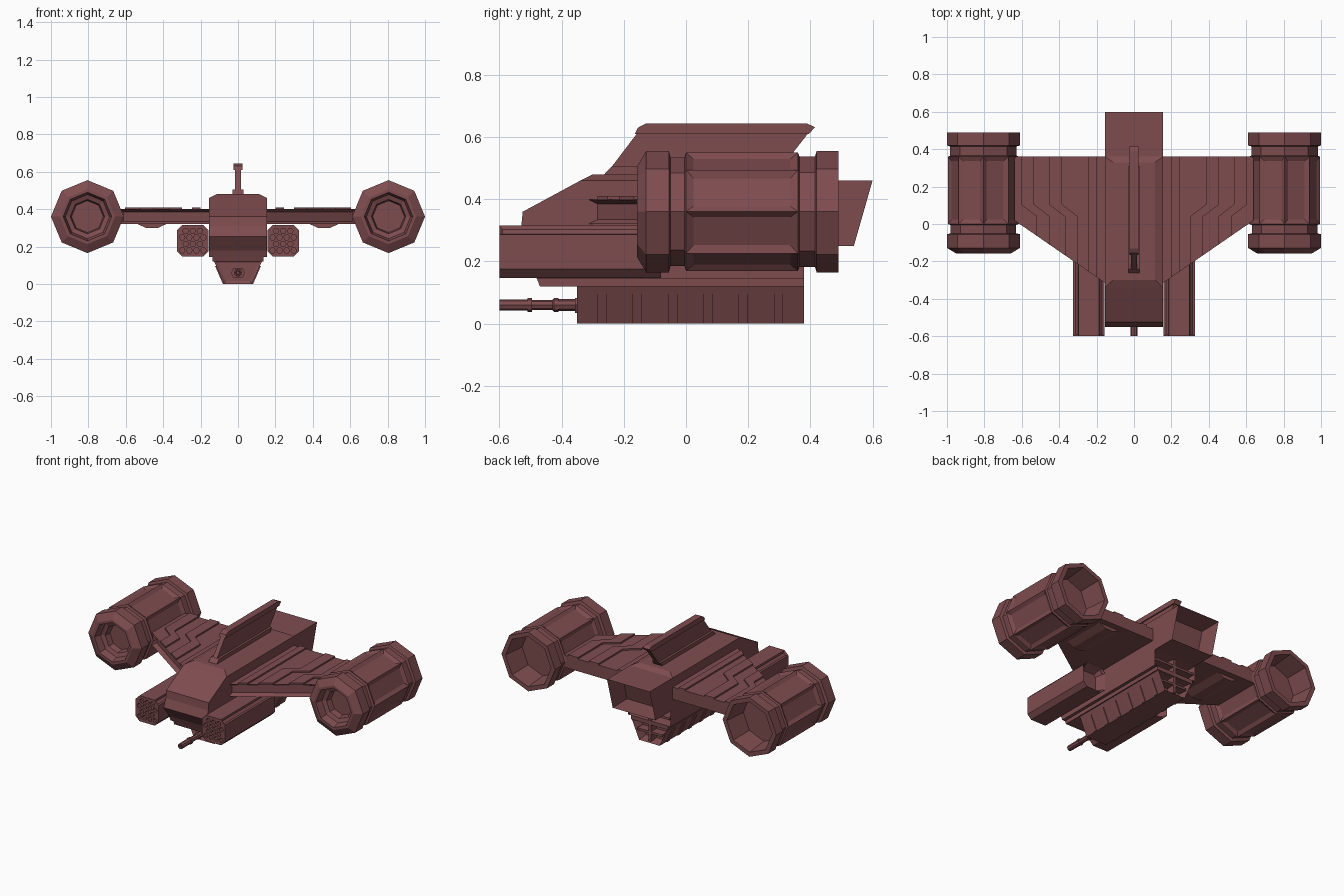
import bpy, bmesh
from math import cos, sin, tau
from mathutils import Vector

cube = bpy.data.objects.get("Cube")
if cube:
    bpy.data.objects.remove(cube, do_unlink=True)

paint = bpy.data.materials.new("dusty_red")
paint.use_nodes = True
colour = (0.21, 0.073, 0.078, 1)
paint.diffuse_color = colour
paint.node_tree.nodes["Principled BSDF"].inputs["Base Color"].default_value = colour


def finish(name, bm):
    mesh = bpy.data.meshes.new(name)
    bmesh.ops.recalc_face_normals(bm, faces=bm.faces)
    bm.to_mesh(mesh)
    bm.free()
    mesh.materials.append(paint)
    ob = bpy.data.objects.new(name, mesh)
    bpy.context.collection.objects.link(ob)
    return ob


def prism(points, axis, low, high, side=1):
    """Extrude a 2D outline along an axis; side=-1 mirrors it in x."""
    bm = bmesh.new()
    rings = []
    for d in (low, high):
        ring = []
        for a, b in points:
            co = {"x": (d, a, b), "y": (a, d, b), "z": (a, b, d)}[axis]
            ring.append(bm.verts.new((co[0] * side, co[1], co[2])))
        rings.append(ring)
        bm.faces.new(ring)
    for i in range(len(points)):
        j = (i + 1) % len(points)
        bm.faces.new((rings[0][i], rings[0][j], rings[1][j], rings[1][i]))
    bmesh.ops.recalc_face_normals(bm, faces=bm.faces)
    return bm


def lathe(profile, x, z, sides=8):
    """Revolve (radius, y) points about a line parallel to y."""
    bm = bmesh.new()
    rings = []
    for r, y in profile:
        rings.append([bm.verts.new((x + r * cos(tau * i / sides), y, z + r * sin(tau * i / sides)))
                      for i in range(sides)])
    for a, b in zip(rings, rings[1:]):
        for i in range(sides):
            j = (i + 1) % sides
            bm.faces.new((a[i], a[j], b[j], b[i]))
    bm.faces.new(rings[0])
    bm.faces.new(rings[-1])
    bmesh.ops.recalc_face_normals(bm, faces=bm.faces)
    return bm


def recess(bm, rule, margin, depth=0, shift=None):
    bm.normal_update()
    faces = [f for f in bm.faces if rule(f)]
    bmesh.ops.inset_individual(bm, faces=faces, thickness=margin, depth=-depth, use_even_offset=True)
    if shift:
        for v in {v for f in faces for v in f.verts}:
            v.co += Vector(shift)


def box(name, x0, x1, y0, y1, z0, z1, side=1):
    return finish(name, prism([(x0, z0), (x1, z0), (x1, z1), (x0, z1)], "y", y0, y1, side))


# Fuselage with open exhaust bay at the back
body = prism([(-0.48, 0.145), (-0.495, 0.18), (-0.55, 0.255), (-0.53, 0.31), (-0.525, 0.36),
              (-0.34, 0.46), (0.6, 0.46), (0.54, 0.25), (0.38, 0.25), (0.38, 0.145)],
             "x", -0.155, 0.155)
recess(body, lambda f: f.normal.y > 0.9, 0.016, shift=(0, -0.13, 0))
finish("fuselage", body)

# Bevelled roof
roof = prism([(-0.155, -0.34), (0.155, -0.34), (0.155, 0.36), (-0.155, 0.36)], "z", 0.46, 0.48)
for v in roof.verts:
    if v.co.z > 0.47:
        v.co.x *= 0.73
        v.co.y += 0.04 if v.co.y < 0 else -0.03
finish("roof", roof)

# Tapered lower hull, belly plate and side ribs
hull = prism([(-0.075, 0), (0.075, 0), (0.132, 0.13), (-0.132, 0.13)], "y", -0.35, 0.38)
recess(hull, lambda f: f.normal.y > 0.9, 0.014, 0.06)
recess(hull, lambda f: f.normal.y < -0.9, 0.015, 0.01)
finish("lower_hull", hull)
finish("belly_plate", prism([(-0.48, 0.146), (-0.47, 0.12), (0.38, 0.12), (0.38, 0.146)],
                            "x", -0.135, 0.135))
for side in (1, -1):
    for i in range(6):
        y = -0.285 + i * 0.1135
        finish("hull_rib", prism([(0.07, 0), (0.081, 0), (0.122, 0.095), (0.11, 0.095)],
                                 "y", y, y + 0.03, side))

# Rear window bars
box("rear_post", -0.009, 0.009, 0.3, 0.378, 0.01, 0.24)
box("rear_bar_low", -0.09, 0.09, 0.3, 0.377, 0.06, 0.074)
box("rear_bar_high", -0.145, 0.145, 0.24, 0.377, 0.185, 0.2)

# Chin gun
finish("gun_barrel", lathe([(0.009, -0.57), (0.011, -0.6), (0.018, -0.6), (0.018, -0.51), (0.022, -0.51),
                            (0.022, -0.495), (0.016, -0.495), (0.016, -0.43), (0.022, -0.425),
                            (0.022, -0.41), (0.019, -0.41), (0.019, -0.33)], 0, 0.06))
finish("gun_mount", prism([(-0.038, 0.06), (-0.025, 0.035), (0.025, 0.035), (0.038, 0.06),
                           (0.025, 0.082), (-0.025, 0.082)], "y", -0.357, -0.33))

# Tail fin
finish("fin_base", prism([(-0.265, 0.478), (-0.24, 0.505), (0.31, 0.505), (0.29, 0.478)],
                         "x", -0.03, 0.03))
finish("fin", prism([(-0.25, 0.49), (-0.155, 0.615), (0.395, 0.615), (0.29, 0.48)],
                    "x", -0.015, 0.015))
finish("fin_cap", prism([(-0.165, 0.61), (-0.155, 0.63), (-0.13, 0.643), (0.39, 0.643),
                         (0.415, 0.632), (0.395, 0.61)], "x", -0.023, 0.023))


def leading_edge(x):
    return -0.315 + (x - 0.155) * 0.69


def zigzag_band(x, width):
    """Outline of a stepped strip running over the wing."""
    def line(a):
        return [(a, 0.36), (a, 0.105), (a - 0.085, 0.04), (a - 0.085, leading_edge(a - 0.085))]
    return line(x) + line(x + width)[::-1]


for side in (1, -1):
    # Wing with slotted leading edge
    wing = prism([(0.14, leading_edge(0.14)), (0.64, leading_edge(0.64)), (0.64, 0.36), (0.14, 0.36)],
                 "z", 0.32, 0.4, side)
    recess(wing, lambda f: f.normal.y < -0.5, 0.015, 0.025)
    finish("wing", wing)

    # Raised wing strips and underside blister
    for x in (0.385, 0.535):
        finish("wing_strip", prism(zigzag_band(x, 0.07), "z", 0.398, 0.41, side))
    finish("wing_rib", prism([(0.2, leading_edge(0.2)), (0.245, leading_edge(0.245)),
                              (0.245, 0.36), (0.2, 0.36)], "z", 0.398, 0.41, side))
    finish("wing_blister", prism([(0.38, 0.322), (0.43, 0.298), (0.49, 0.298), (0.54, 0.322)],
                                 "y", 0.02, 0.32, side))

    # Engine nacelle with sunken panels
    engine = lathe([(0.085, -0.06), (0.092, -0.1), (0.118, -0.11), (0.13, -0.157), (0.147, -0.157),
                    (0.195, -0.128), (0.195, -0.055), (0.175, -0.05), (0.175, -0.005), (0.19, 0),
                    (0.19, 0.36), (0.178, 0.365), (0.178, 0.415), (0.195, 0.42), (0.195, 0.49),
                    (0.165, 0.49), (0.15, 0.34)], 0.805 * side, 0.36)
    recess(engine, lambda f: abs(f.calc_center_median().y - 0.18) < 0.01
           and f.calc_area() > 0.03 and abs(f.normal.y) < 0.1, 0.024, 0.012)
    finish("engine", engine)

    # Rocket pod with side slots and open back
    c = 0.028
    x0, x1, z0, z1 = 0.158, 0.325, 0.147, 0.315
    pod = prism([(x0 + c, z0), (x1 - c, z0), (x1, z0 + c), (x1, z1 - c),
                 (x1 - c, z1), (x0 + c, z1), (x0, z1 - c), (x0, z0 + c)], "y", -0.6, -0.08, side)
    recess(pod, lambda f: abs(f.normal.x) > 0.5 and f.normal.z > 0.5, 0.01, 0.008)
    recess(pod, lambda f: f.normal.y > 0.9, 0.025, 0.06)
    pod_ob = finish("rocket_pod", pod)

    # Launch tubes bored into the pod front
    tubes = bmesh.new()
    for row, count in enumerate((3, 4, 3, 4)):
        for i in range(count):
            x = 0.2415 + (i - (count - 1) / 2) * 0.038
            z = 0.284 - row * 0.035
            hole = lathe([(0.0155, -0.62), (0.0155, -0.565)], x * side, z, 6)
            temp = bpy.data.meshes.new("tube")
            hole.to_mesh(temp)
            hole.free()
            tubes.from_mesh(temp)
            bpy.data.meshes.remove(temp)
    cutter = finish("tube_cutter", tubes)
    cutter.hide_render = True
    cut = pod_ob.modifiers.new("tubes", "BOOLEAN")
    cut.operation = "DIFFERENCE"
    cut.solver = "EXACT"
    cut.object = cutter
    bpy.context.view_layer.objects.active = pod_ob
    bpy.ops.object.modifier_apply(modifier=cut.name)
    bpy.data.objects.remove(cutter, do_unlink=True)
